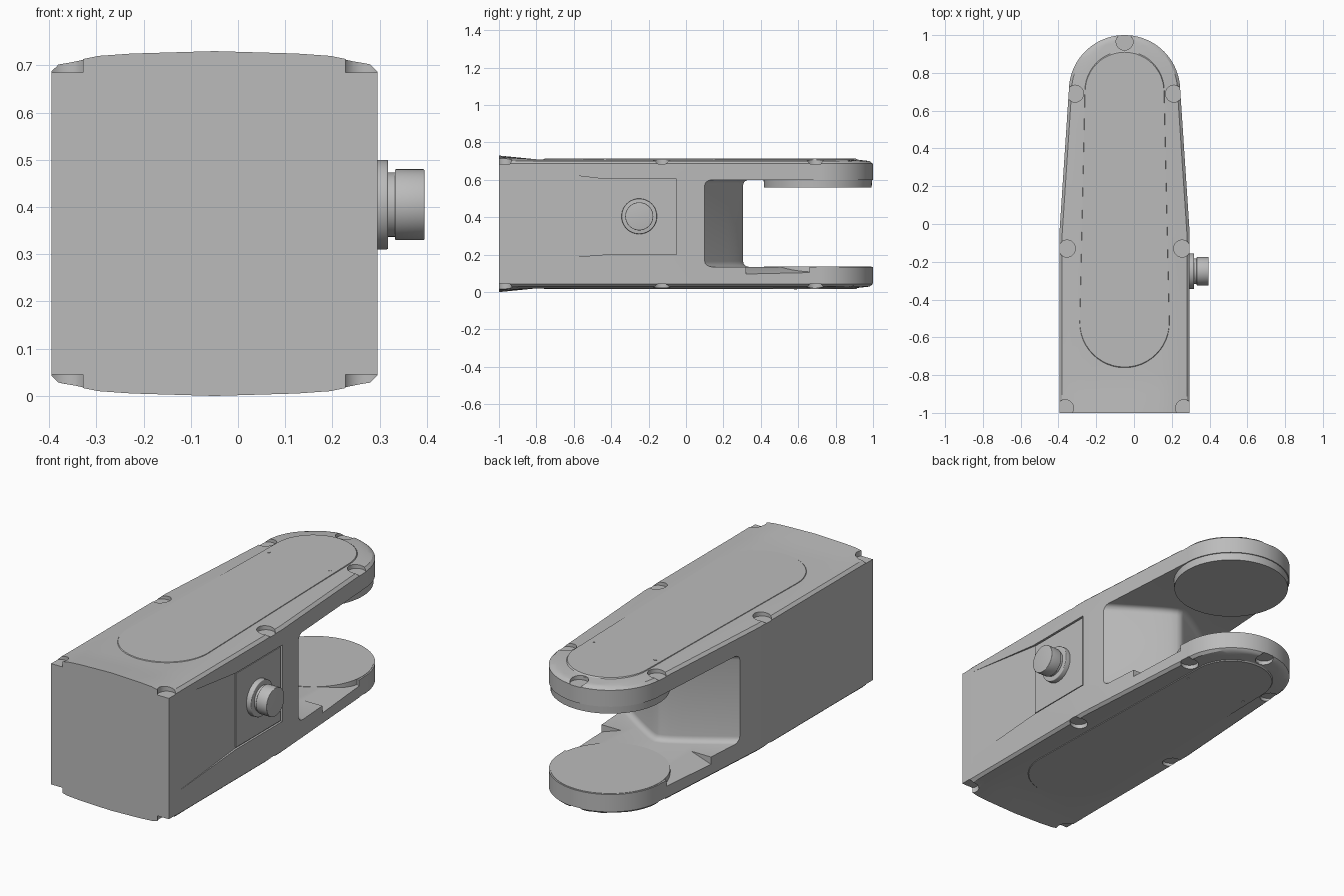
import bpy, bmesh, math
from mathutils import Vector

old = bpy.data.objects.get("Cube")
if old:
    bpy.data.objects.remove(old)

CX, MID, TIP_Y, TIP_R = -0.05, 0.365, 0.705, 0.295

grey = bpy.data.materials.new("satin grey")
grey.use_nodes = True
COLOUR = (0.5, 0.5, 0.5, 1)
grey.diffuse_color = COLOUR
grey.node_tree.nodes["Principled BSDF"].inputs["Base Color"].default_value = COLOUR


def finish(name, bm):
    bmesh.ops.remove_doubles(bm, verts=bm.verts, dist=1e-5)
    bmesh.ops.recalc_face_normals(bm, faces=bm.faces)
    mesh = bpy.data.meshes.new(name)
    bm.to_mesh(mesh)
    bm.free()
    ob = bpy.data.objects.new(name, mesh)
    bpy.context.collection.objects.link(ob)
    mesh.materials.append(grey)
    return ob


def prism(name, pts, lo, hi, place, bevel=0.0, top_scale=1.0):
    """Extrude a 2D outline from lo to hi; place maps (a, b, height) to a point."""
    bm = bmesh.new()
    ca = sum(p[0] for p in pts) / len(pts)
    cb = sum(p[1] for p in pts) / len(pts)
    base = [bm.verts.new(place(a, b, lo)) for a, b in pts]
    top = [bm.verts.new(place(ca + (a - ca) * top_scale, cb + (b - cb) * top_scale, hi))
           for a, b in pts]
    bm.faces.new(base)
    bm.faces.new(top)
    for i in range(len(pts)):
        j = (i + 1) % len(pts)
        bm.faces.new((base[i], base[j], top[j], top[i]))
    if bevel:
        bmesh.ops.recalc_face_normals(bm, faces=bm.faces)
        rims = [e for e in bm.edges if e.calc_face_angle(0) > 0.6]
        bmesh.ops.bevel(bm, geom=rims, offset=bevel, segments=4, profile=0.5, affect='EDGES')
    return finish(name, bm)


def along_x(a, b, h): return Vector((h, a, b))
def along_y(a, b, h): return Vector((CX + a, h, b))
def along_z(a, b, h): return Vector((CX + a, b, h))


def circle(a, b, r, n=48):
    return [(a + r * math.cos(2 * math.pi * i / n), b + r * math.sin(2 * math.pi * i / n))
            for i in range(n)]


def cut(target, cutter):
    mod = target.modifiers.new("cut", 'BOOLEAN')
    mod.operation, mod.solver, mod.object = 'DIFFERENCE', 'EXACT', cutter
    bpy.context.view_layer.objects.active = target
    bpy.ops.object.modifier_apply(modifier=mod.name)
    bpy.data.objects.remove(cutter)


def smooth(ob, angle=28):
    bpy.ops.object.select_all(action='DESELECT')
    ob.select_set(True)
    bpy.context.view_layer.objects.active = ob
    bpy.ops.object.shade_smooth_by_angle(angle=math.radians(angle))


# Housing: cross-sections lofted along the length
def half_width(y):
    if y > TIP_Y:
        return max(math.sqrt(max(TIP_R ** 2 - (y - TIP_Y) ** 2, 0)), 0.004)
    return 0.345 if y < -0.05 else 0.345 - 0.05 * (y + 0.05) / (TIP_Y + 0.05)


def rise(x, y):
    """Height of the upper skin above the middle plane."""
    d = half_width(y) - abs(x)
    if y > TIP_Y:
        d = TIP_R - math.hypot(x, y - TIP_Y)
    d = max(d, 0)
    h = 0.322 + 0.012 * min(d / 0.015, 1) + 0.011 * min(d / 0.1, 1)
    flare = min(max((-0.8 - y) / 0.2, 0), 1)
    return h + 0.02 * flare * (1 - (x / 0.345) ** 2)


ys = [-1, -0.9, -0.8, -0.4, -0.05, 0.3, 0.5]
ys += [TIP_Y + TIP_R * math.sin(math.pi / 2 * i / 20) for i in range(21)]
bm = bmesh.new()
rings = []
for y in ys:
    w = half_width(y)
    k = min(1, w / 0.25)
    xs = [w - off * k for off in (0, 0.015, 0.05, 0.1, 0.17)]
    xs = [-x for x in xs] + [0] + xs[::-1]
    skin = [(x, MID + rise(x, y)) for x in xs] + [(x, MID - rise(x, y)) for x in xs[::-1]]
    rings.append([bm.verts.new((CX + x, y, z)) for x, z in skin])
for r0, r1 in zip(rings, rings[1:]):
    for i in range(len(r0)):
        j = (i + 1) % len(r0)
        bm.faces.new((r0[i], r0[j], r1[j], r1[i]))
bm.faces.new(rings[0])
bm.faces.new(rings[-1])
housing = finish("housing", bm)

# Fork opening with a blunt rounded nose
nose = [(0.6, -0.08), (0.15, 0.225), (0.09, 0.262), (0.05, 0.285), (0.02, 0.30), (0, 0.305)]
outline = nose + [(-a, b) for a, b in nose[-2::-1]] + [(-0.6, 1.3), (0.6, 1.3)]
cut(housing, prism("opening_cutter", outline, 0.135, 0.60, along_z, bevel=0.03))

# Sloping edges beside the lower and upper pads
for s in (1, -1):
    low = [(s * 0.2, 0.137), (s * 0.4, 0.07), (s * 0.4, 0.2), (s * 0.2, 0.2)]
    cut(housing, prism("edge_cutter", low, 0.32, 0.66, along_y))

# Screw pockets along the rim, top and bottom
spots = [(s * a, b) for a, b in ((0.315, -0.975), (0.305, -0.13), (0.262, 0.69)) for s in (1, -1)]
for a, b in spots + [(0, 0.965)]:
    for lo, hi in ((MID + 0.32, 0.9), (-0.2, MID - 0.32)):
        cut(housing, prism("pocket_cutter", circle(a, b, 0.045, 24), lo, hi, along_z))

# Shallow tapering recess on the side with the knob
bm = bmesh.new()
loops = []
for y, x, z0, z1 in ((-0.95, 0.2955, 0.16, 0.665), (-0.44, 0.284, 0.2, 0.605), (-0.05, 0.284, 0.2, 0.605)):
    loops.append([bm.verts.new(p) for p in ((x, y, z0), (0.4, y, z0), (0.4, y, z1), (x, y, z1))])
for l0, l1 in zip(loops, loops[1:]):
    for i in range(4):
        bm.faces.new((l0[i], l0[i - 1], l1[i - 1], l1[i]))
bm.faces.new(loops[0])
bm.faces.new(loops[-1])
cut(housing, finish("recess_cutter", bm))
smooth(housing)

# Round pads inside the fork tips
smooth(prism("upper_pad", circle(0, TIP_Y, 0.292, 64), 0.64, 0.56, along_z, top_scale=0.985))
smooth(prism("lower_pad", circle(0, TIP_Y, 0.292, 64), 0.07, 0.137, along_z, top_scale=0.985))

# Long rounded cover panels, top and bottom
arc = [math.pi * i / 24 for i in range(25)]
panel = [(0.212 * math.cos(t), 0.71 + 0.212 * math.sin(t)) for t in arc]
panel += [(-0.24 * math.cos(t), -0.53 - 0.24 * math.sin(t)) for t in arc]
for name, s in (("top_panel", 1), ("bottom_panel", -1)):
    smooth(prism(name, panel, MID + s * 0.338, MID + s * 0.348, along_z, top_scale=0.985))
    # Tiny pins on the panel
    for a in (-0.18, 0.18):
        prism("panel_pin", circle(a, 0.585, 0.008, 12), MID + s * 0.346, MID + s * 0.350, along_z)

# Side plate with flange and knob
plate = [(-0.432, 0.207), (-0.06, 0.207), (-0.06, 0.598), (-0.432, 0.598)]
prism("side_plate", plate, 0.283, 0.291, along_x)
smooth(prism("knob_flange", circle(-0.25, 0.405, 0.095), 0.28, 0.318, along_x, bevel=0.004))
smooth(prism("knob_neck", circle(-0.25, 0.405, 0.068), 0.31, 0.335, along_x))
smooth(prism("knob", circle(-0.25, 0.405, 0.075), 0.332, 0.395, along_x, bevel=0.003))
